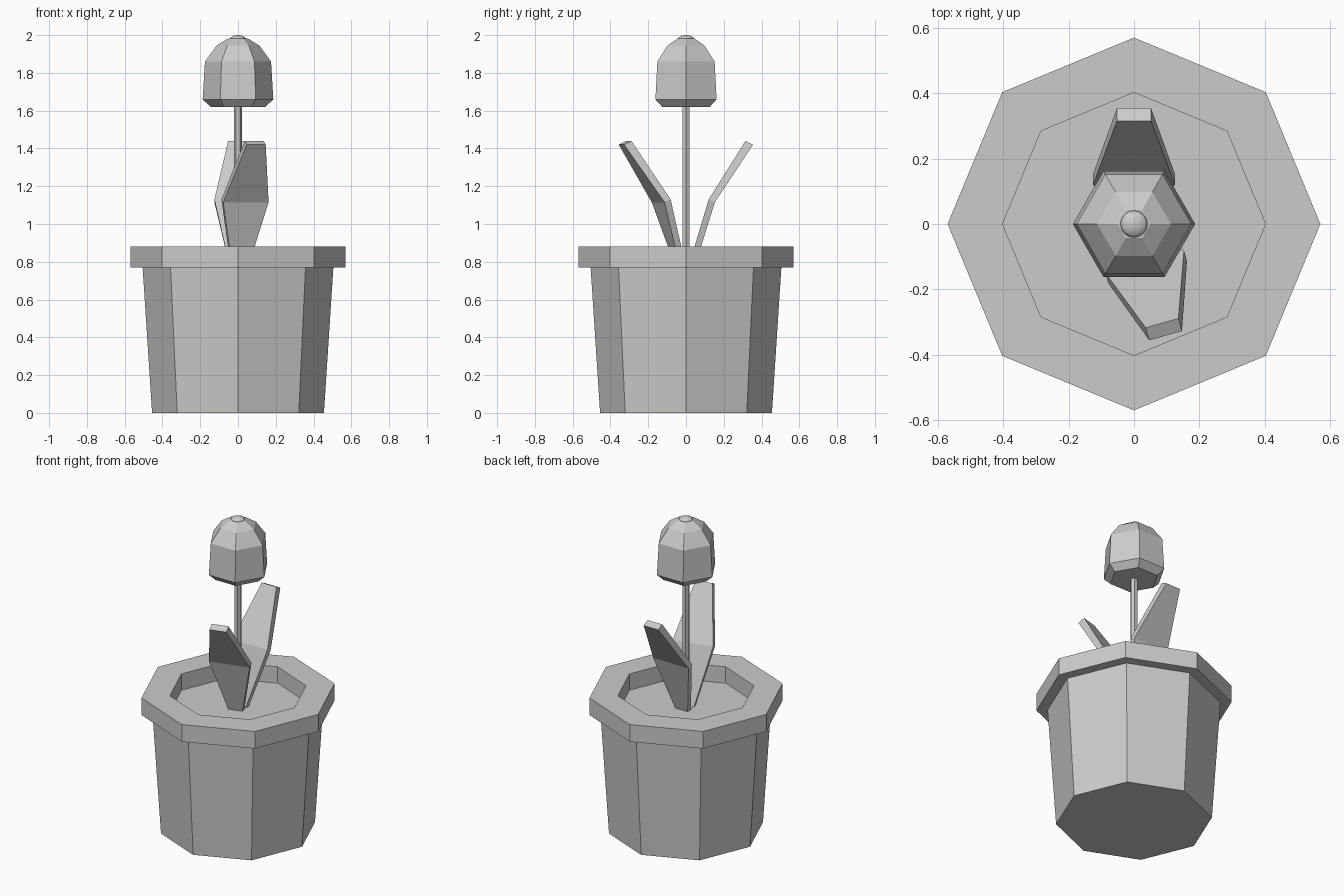
import bpy
import bmesh
from math import cos, sin, tau, radians
from mathutils import Matrix

cube = bpy.data.objects.get("Cube")
if cube:
    bpy.data.objects.remove(cube, do_unlink=True)

grey = bpy.data.materials.new("plain_grey")
grey.use_nodes = True
colour = (0.6, 0.6, 0.6, 1.0)
grey.diffuse_color = colour
grey.node_tree.nodes["Principled BSDF"].inputs["Base Color"].default_value = colour


def finish(name, bm, smooth=False):
    """Turn a bmesh into a named object with outward normals."""
    bmesh.ops.recalc_face_normals(bm, faces=bm.faces)
    for face in bm.faces:
        face.smooth = smooth
    mesh = bpy.data.meshes.new(name)
    bm.to_mesh(mesh)
    bm.free()
    mesh.materials.append(grey)
    obj = bpy.data.objects.new(name, mesh)
    bpy.context.collection.objects.link(obj)
    return obj


def lathe(name, profile, sides, smooth=False):
    """Closed solid from (radius, height) rings, with a corner on +x."""
    bm = bmesh.new()
    rings = [[bm.verts.new((r * cos(tau * i / sides), r * sin(tau * i / sides), z))
              for i in range(sides)] for r, z in profile]
    for low, high in zip(rings, rings[1:]):
        for i in range(sides):
            j = (i + 1) % sides
            bm.faces.new((low[i], low[j], high[j], high[i]))
    bm.faces.new(rings[0][::-1])
    bm.faces.new(rings[-1])
    return finish(name, bm, smooth)


def leaf(name, angle):
    """Bent blade: each section is half width, inner y, z, outer y, z."""
    sections = [(0.043, 0.012, 0.77, 0.045, 0.77),
                (0.125, 0.12, 1.13, 0.153, 1.115),
                (0.052, 0.315, 1.44, 0.355, 1.42)]
    bm = bmesh.new()
    rings = [[bm.verts.new(p) for p in ((-w, yi, zi), (w, yi, zi), (w, yo, zo), (-w, yo, zo))]
             for w, yi, zi, yo, zo in sections]
    for low, high in zip(rings, rings[1:]):
        for i in range(4):
            j = (i + 1) % 4
            bm.faces.new((low[i], low[j], high[j], high[i]))
    bm.faces.new(rings[0])
    bm.faces.new(rings[-1])
    bm.transform(Matrix.Rotation(radians(angle), 4, 'Z'))
    return finish(name, bm)


# Tapered pot with overhanging rim; the last ring closes as the soil
lathe("pot", [(0.455, 0), (0.505, 0.77), (0.57, 0.77), (0.57, 0.88),
              (0.402, 0.88), (0.402, 0.775)], 8)

# Stem and flower head
lathe("stem", [(0.021, 0.77), (0.021, 1.63)], 6)
lathe("flower_head", [(0.145, 1.62), (0.187, 1.66), (0.175, 1.86),
                      (0.113, 1.945), (0.05, 1.983)], 6)
lathe("flower_tip", [(0.044, 1.98), (0.035, 1.99), (0.02, 1.997), (0.005, 2.0)], 16, True)

# Leaves
leaf("back_leaf", 0)
leaf("front_leaf", 195.8)
